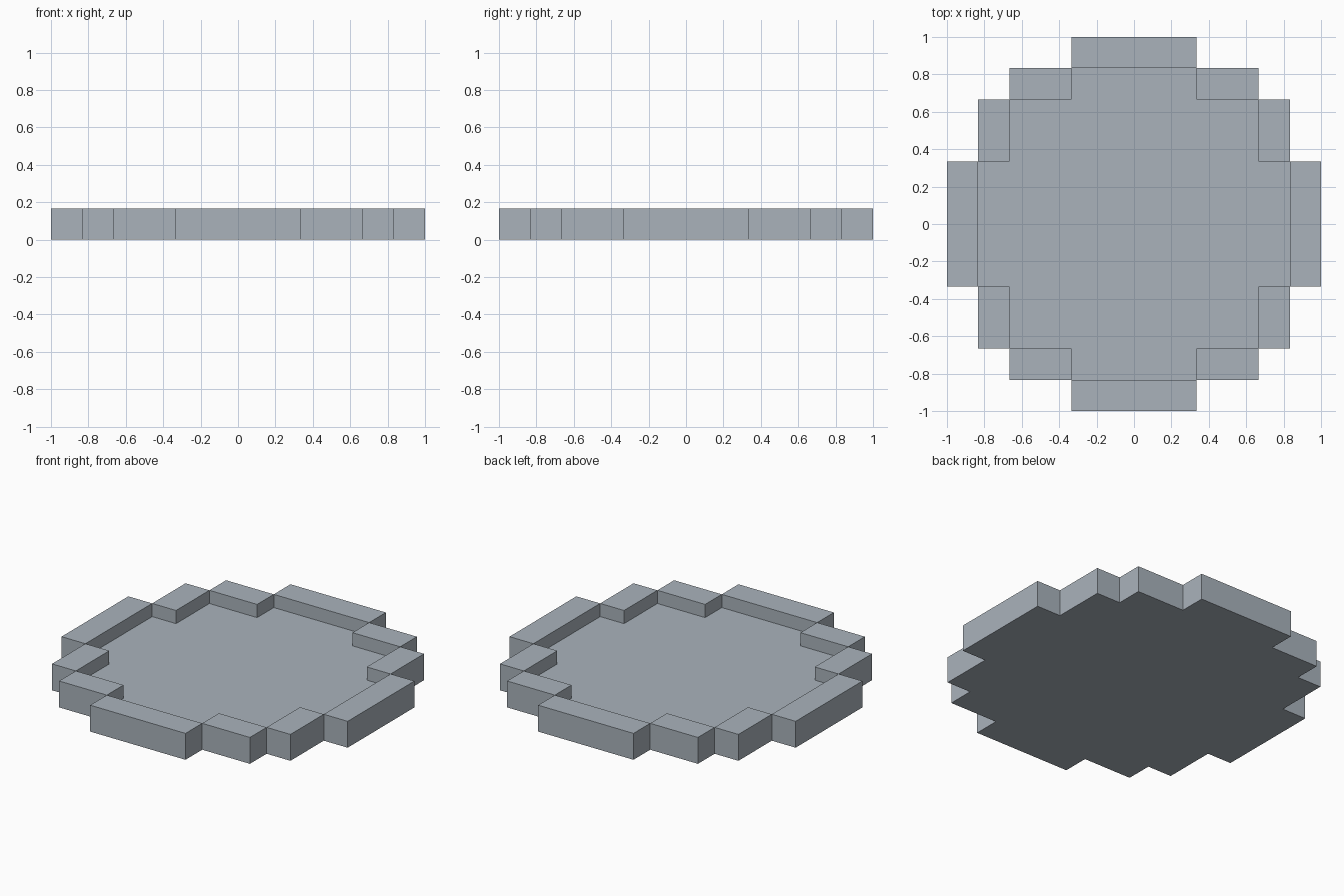
import bpy, bmesh

if "Cube" in bpy.data.objects:
    bpy.data.objects.remove(bpy.data.objects["Cube"])

U = 1 / 6            # grid step of the stepped circle
TOP, FLOOR = U, U / 2

mat = bpy.data.materials.new("blue grey")
mat.diffuse_color = (0.40, 0.45, 0.50, 1)
mat.use_nodes = True
mat.node_tree.nodes["Principled BSDF"].inputs["Base Color"].default_value = mat.diffuse_color

bm = bmesh.new()


def quarter_turns(pts):
    """Repeat the points in all four quadrants."""
    sets = []
    for _ in range(4):
        sets.append(list(pts))
        pts = [(-y, x) for x, y in pts]
    return sets


def face(pts):
    bm.faces.new([bm.verts.new(p) for p in pts])


def flat(pts, z):
    face([(x * U, y * U, z) for x, y in pts])


def walls(pts, z0, z1):
    for (ax, ay), (bx, by) in zip(pts, pts[1:] + pts[:1]):
        a, b = (ax * U, ay * U), (bx * U, by * U)
        face([(*a, z0), (*b, z0), (*b, z1), (*a, z1)])


# Stepped outlines, counter-clockwise
outer = sum(quarter_turns([(6, 2), (5, 2), (5, 4), (4, 4), (4, 5), (2, 5), (2, 6)]), [])
inner = sum(quarter_turns([(5, 2), (4, 2), (4, 4), (2, 4), (2, 5)]), [])

# Outer wall, underside, sunken floor and inner wall
walls(outer, 0, TOP)
flat(outer[::-1], 0)
flat(inner, FLOOR)
walls(inner[::-1], FLOOR, TOP)

# Rim tops: three blocks per quadrant
for x0, y0, x1, y1 in ((5, -2, 6, 2), (4, 2, 5, 4), (2, 4, 4, 5)):
    for quad in quarter_turns([(x0, y0), (x1, y0), (x1, y1), (x0, y1)]):
        flat(quad, TOP)

bmesh.ops.remove_doubles(bm, verts=bm.verts, dist=1e-5)
mesh = bpy.data.meshes.new("stepped_tray")
bm.to_mesh(mesh)
bm.free()
mesh.materials.append(mat)
bpy.context.collection.objects.link(bpy.data.objects.new("stepped_tray", mesh))
